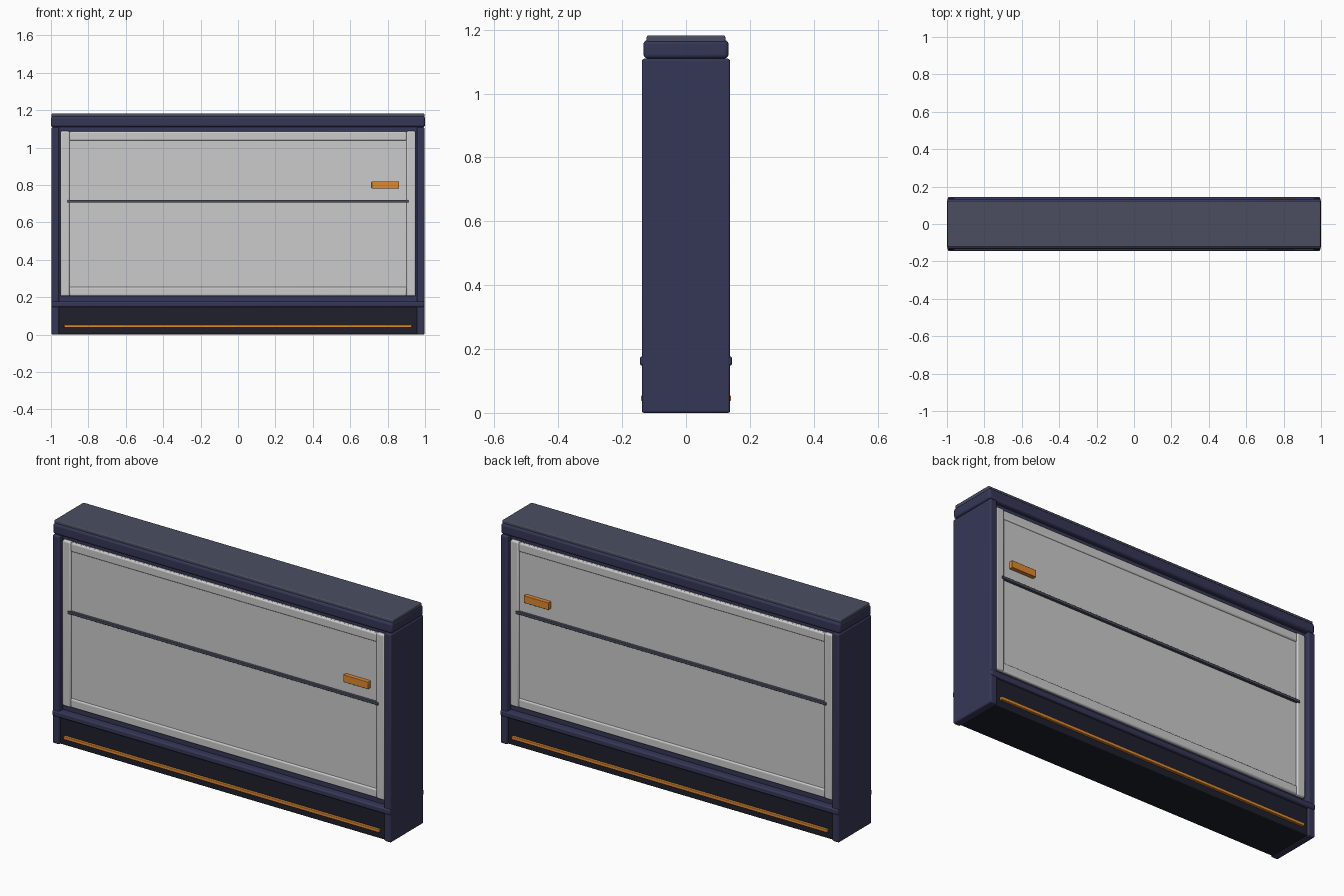
import bpy

if "Cube" in bpy.data.objects:
    bpy.data.objects.remove(bpy.data.objects["Cube"])


def material(name, rgb):
    m = bpy.data.materials.new(name)
    m.diffuse_color = (*rgb, 1)
    m.use_nodes = True
    m.node_tree.nodes["Principled BSDF"].inputs["Base Color"].default_value = m.diffuse_color
    return m


NAVY = material("navy", (0.036, 0.038, 0.095))
DARK = material("dark_navy", (0.013, 0.014, 0.025))
SLATE = material("slate", (0.069, 0.076, 0.117))
ORANGE = material("orange", (0.74, 0.25, 0.03))


def box(name, x, y, z, mat=None, bevel=0.0, segments=3):
    """Rounded box from (min, max) ranges on each axis."""
    size = [r[1] - r[0] for r in (x, y, z)]
    centre = [(r[0] + r[1]) / 2 for r in (x, y, z)]
    bpy.ops.mesh.primitive_cube_add(size=1, location=centre)
    ob = bpy.context.object
    ob.name = name
    ob.scale = size
    bpy.ops.object.transform_apply(location=False, rotation=False, scale=True)
    if mat:
        ob.data.materials.append(mat)
    if bevel:
        mod = ob.modifiers.new("bevel", "BEVEL")
        mod.width = bevel
        mod.segments = segments
        bpy.ops.object.shade_smooth_by_angle()
    return ob


def span(a, b, sign):
    return tuple(sorted((a * sign, b * sign)))


# Inner core, base plinth and top
box("core", (-0.97, 0.97), (-0.105, 0.105), (0.14, 1.12), NAVY)
box("plinth", (-0.99, 0.99), (-0.128, 0.128), (0.002, 0.152), DARK, 0.004)
box("top_rail", (-1, 1), (-0.133, 0.133), (1.11, 1.167), NAVY, 0.012)
box("top_cap", (-0.997, 0.997), (-0.123, 0.123), (1.16, 1.182), SLATE, 0.005)

# End posts
for s, side in ((-1, "left"), (1, "right")):
    box(side + "_end_post", span(0.957, 0.997, s), (-0.138, 0.138), (0, 1.109), NAVY, 0.007)

# Both faces carry the same details
for s, face in ((-1, "front"), (1, "back")):
    box(face + "_mid_rail", (-0.996, 0.996), span(0.1, 0.144, s), (0.147, 0.178), NAVY, 0.008)
    box(face + "_accent_strip", (-0.93, 0.93), span(0.12, 0.141, s), (0.037, 0.054), ORANGE, 0.003)
    box(face + "_panel", (-0.945, 0.945), span(0.09, 0.115, s), (0.208, 1.085))
    for sx, side in ((-1, "left"), (1, "right")):
        box(f"{face}_{side}_frame", span(0.9, 0.95, sx), span(0.1, 0.124, s), (0.206, 1.088), None, 0.008)
    for z0, end in ((0.207, "lower"), (1.037, "upper")):
        box(f"{face}_{end}_frame", (-0.902, 0.902), span(0.1, 0.122, s), (z0, z0 + 0.048), None, 0.008)
    box(face + "_groove_bar", (-0.915, 0.915), span(0.11, 0.129, s), (0.706, 0.721), SLATE, 0.003)
    box(face + "_handle", (0.715, 0.862), span(0.11, 0.136, s), (0.781, 0.82), ORANGE, 0.003)
